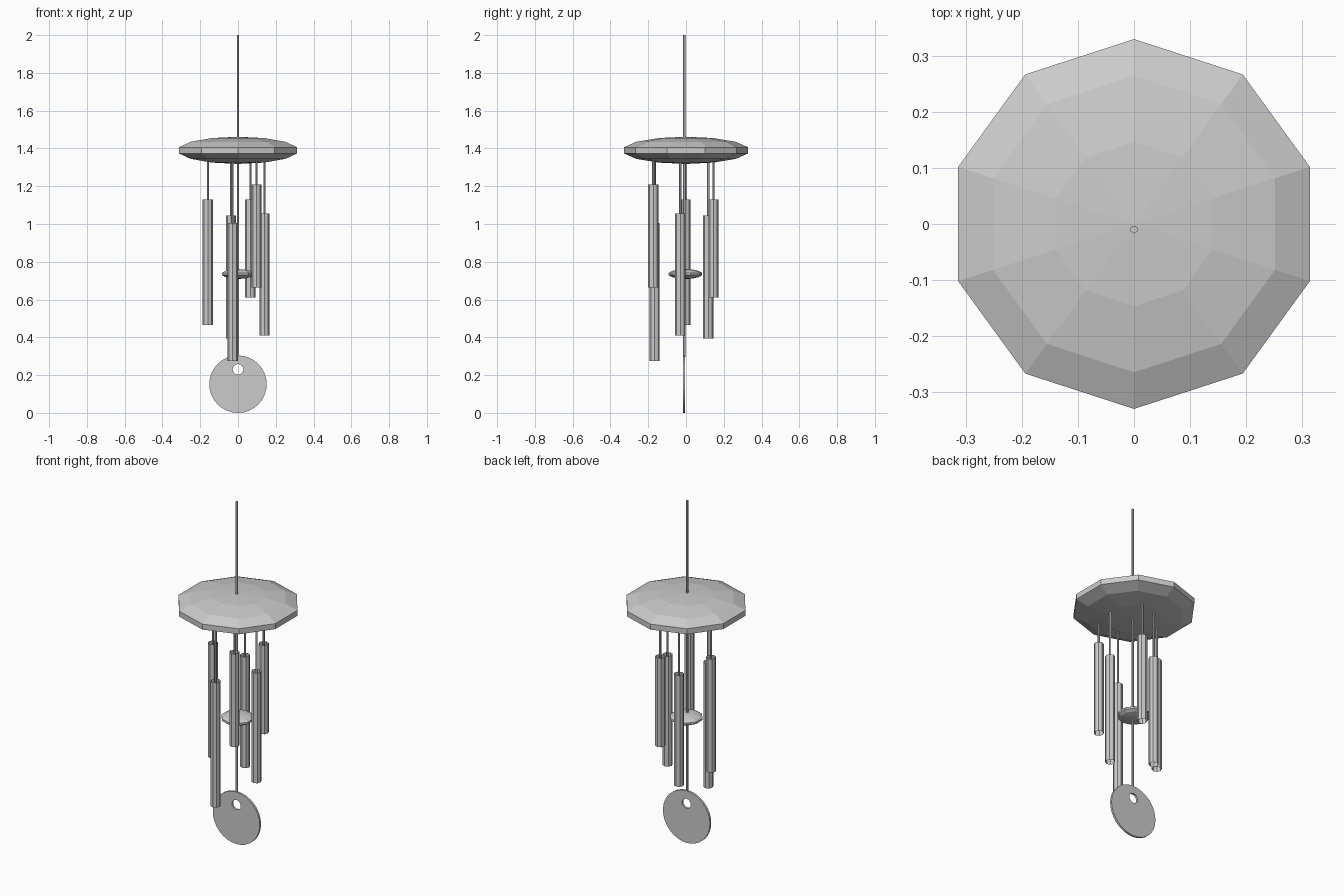
import bpy, bmesh
from math import sin, cos, pi

if "Cube" in bpy.data.objects:
    bpy.data.objects.remove(bpy.data.objects["Cube"])


def finish(name, bm):
    bmesh.ops.recalc_face_normals(bm, faces=bm.faces[:])
    me = bpy.data.meshes.new(name)
    bm.to_mesh(me)
    bm.free()
    ob = bpy.data.objects.new(name, me)
    bpy.context.collection.objects.link(ob)
    return ob


def flat_dome(name, loc, radius, half_h, sides=10, rings=7):
    """Flattened low-poly sphere with a corner on the y axis."""
    bm = bmesh.new()
    loops = []
    for i in range(1, rings):
        t = pi * i / rings
        loops.append([bm.verts.new((loc[0] + radius * sin(t) * cos(pi / 2 + 2 * pi * k / sides),
                                    loc[1] + radius * sin(t) * sin(pi / 2 + 2 * pi * k / sides),
                                    loc[2] + half_h * cos(t))) for k in range(sides)])
    top = bm.verts.new((loc[0], loc[1], loc[2] + half_h))
    bottom = bm.verts.new((loc[0], loc[1], loc[2] - half_h))
    for k in range(sides):
        n = (k + 1) % sides
        bm.faces.new((top, loops[0][k], loops[0][n]))
        bm.faces.new((bottom, loops[-1][n], loops[-1][k]))
        for a, b in zip(loops, loops[1:]):
            bm.faces.new((a[k], b[k], b[n], a[n]))
    return finish(name, bm)


def rod(name, x, y, z0, z1, radius, sides, capped=True):
    bm = bmesh.new()
    bmesh.ops.create_cone(bm, cap_ends=capped, segments=sides,
                          radius1=radius, radius2=radius, depth=z1 - z0)
    bmesh.ops.translate(bm, verts=bm.verts[:], vec=(x, y, (z0 + z1) / 2))
    return finish(name, bm)


CORD_Y = -0.01

# canopy and striker
flat_dome("canopy", (0, 0, 1.39), 0.338, 0.072)
flat_dome("striker", (0, -0.003, 0.735), 0.091, 0.026)

# main cord from hook point down to the sail
rod("main_cord", 0, CORD_Y, 0.295, 2.0, 0.007, 6)

# open chime tubes, each on its own string: x, y, bottom, top
tubes = [(-0.16, -0.003, 0.465, 1.13),
         (-0.037, 0.118, 0.395, 1.045),
         (-0.028, -0.166, 0.275, 1.005),
         (0.065, 0.145, 0.61, 1.13),
         (0.098, -0.173, 0.665, 1.21),
         (0.14, -0.03, 0.41, 1.055)]
for i, (x, y, z0, z1) in enumerate(tubes, 1):
    rod(f"chime_tube_{i}", x, y, z0, z1, 0.027, 8, capped=False)
    rod(f"chime_string_{i}", x, y, z1 - 0.02, 1.35, 0.006, 6)

# wind sail: thin disc with an off-centre hole
N, T = 32, 0.012
bm = bmesh.new()


def circle(radius, z, y):
    return [bm.verts.new((radius * cos(2 * pi * k / N), y, z + radius * sin(2 * pi * k / N)))
            for k in range(N)]


y0, y1 = CORD_Y - T / 2, CORD_Y + T / 2
loops = [circle(0.152, 0.152, y0), circle(0.152, 0.152, y1),
         circle(0.028, 0.23, y1), circle(0.028, 0.23, y0)]
for j in range(4):
    a, b = loops[j], loops[(j + 1) % 4]
    for k in range(N):
        n = (k + 1) % N
        bm.faces.new((a[k], a[n], b[n], b[k]))
finish("wind_sail", bm)
